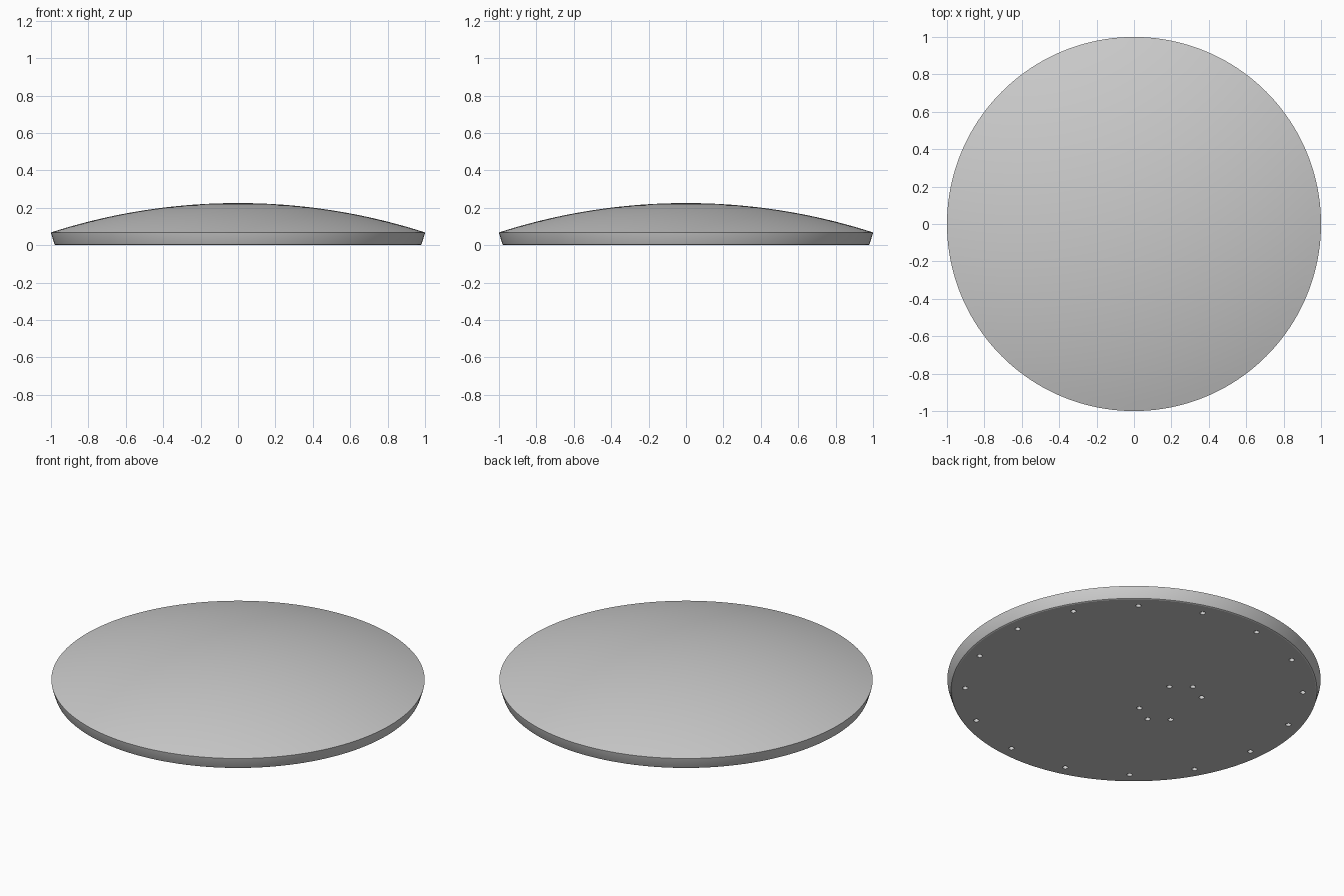
import bpy, bmesh
from math import sin, cos, pi, radians, sqrt
from mathutils import Matrix

if "Cube" in bpy.data.objects:
    bpy.data.objects.remove(bpy.data.objects["Cube"])


def make_object(name, bm):
    bmesh.ops.recalc_face_normals(bm, faces=bm.faces)
    mesh = bpy.data.meshes.new(name)
    bm.to_mesh(mesh)
    bm.free()
    obj = bpy.data.objects.new(name, mesh)
    bpy.context.collection.objects.link(obj)
    return obj


# Lathe profile: flat underside, flared rim, shallow spherical dome
SEGMENTS = 160
RIM_Z, TOP_Z = 0.068, 0.225
rise = TOP_Z - RIM_Z
R = (1 + rise ** 2) / (2 * rise)
profile = [(0.974, 0.0), (0.980, 0.003), (0.983, 0.009), (0.999, 0.062)]
for i in range(20):
    r = 1 - i / 20
    profile.append((r, TOP_Z - R + sqrt(R * R - r * r)))

bm = bmesh.new()
rings = [[bm.verts.new((r * cos(2 * pi * k / SEGMENTS), r * sin(2 * pi * k / SEGMENTS), z))
          for k in range(SEGMENTS)] for r, z in profile]
for a, b in zip(rings, rings[1:]):
    for k in range(SEGMENTS):
        n = (k + 1) % SEGMENTS
        bm.faces.new((a[k], a[n], b[n], b[k]))
bm.faces.new(rings[0])
apex = bm.verts.new((0, 0, TOP_Z))
for k in range(SEGMENTS):
    bm.faces.new((rings[-1][k], rings[-1][(k + 1) % SEGMENTS], apex))
disc = make_object("domed_disc", bm)

# Screw hole positions: a rim ring and two mirrored groups of three
holes = [(0.905 * cos(radians(6.5 + 22.5 * k)), 0.905 * sin(radians(6.5 + 22.5 * k)))
         for k in range(16)]
tilt = radians(-5)
for u, v in ((-0.133, 0.14), (-0.237, 0.211), (-0.341, 0.145)):
    for s in (1, -1):
        holes.append((u * cos(tilt) - s * v * sin(tilt), u * sin(tilt) + s * v * cos(tilt)))

bm = bmesh.new()
for x, y in holes:
    bmesh.ops.create_cone(bm, cap_ends=True, segments=16, radius1=0.015, radius2=0.015,
                          depth=0.04, matrix=Matrix.Translation((x, y, 0)))
cutter = make_object("screw_hole_cutter", bm)
cutter.hide_render = True
cutter.hide_set(True)

# Cut the holes in the underside
mod = disc.modifiers.new("screw_holes", 'BOOLEAN')
mod.operation = 'DIFFERENCE'
mod.solver = 'EXACT'
mod.object = cutter
bpy.context.view_layer.objects.active = disc
disc.select_set(True)
bpy.ops.object.modifier_apply(modifier=mod.name)
bpy.data.objects.remove(cutter, do_unlink=True)
bpy.ops.object.shade_smooth_by_angle(angle=radians(25))
